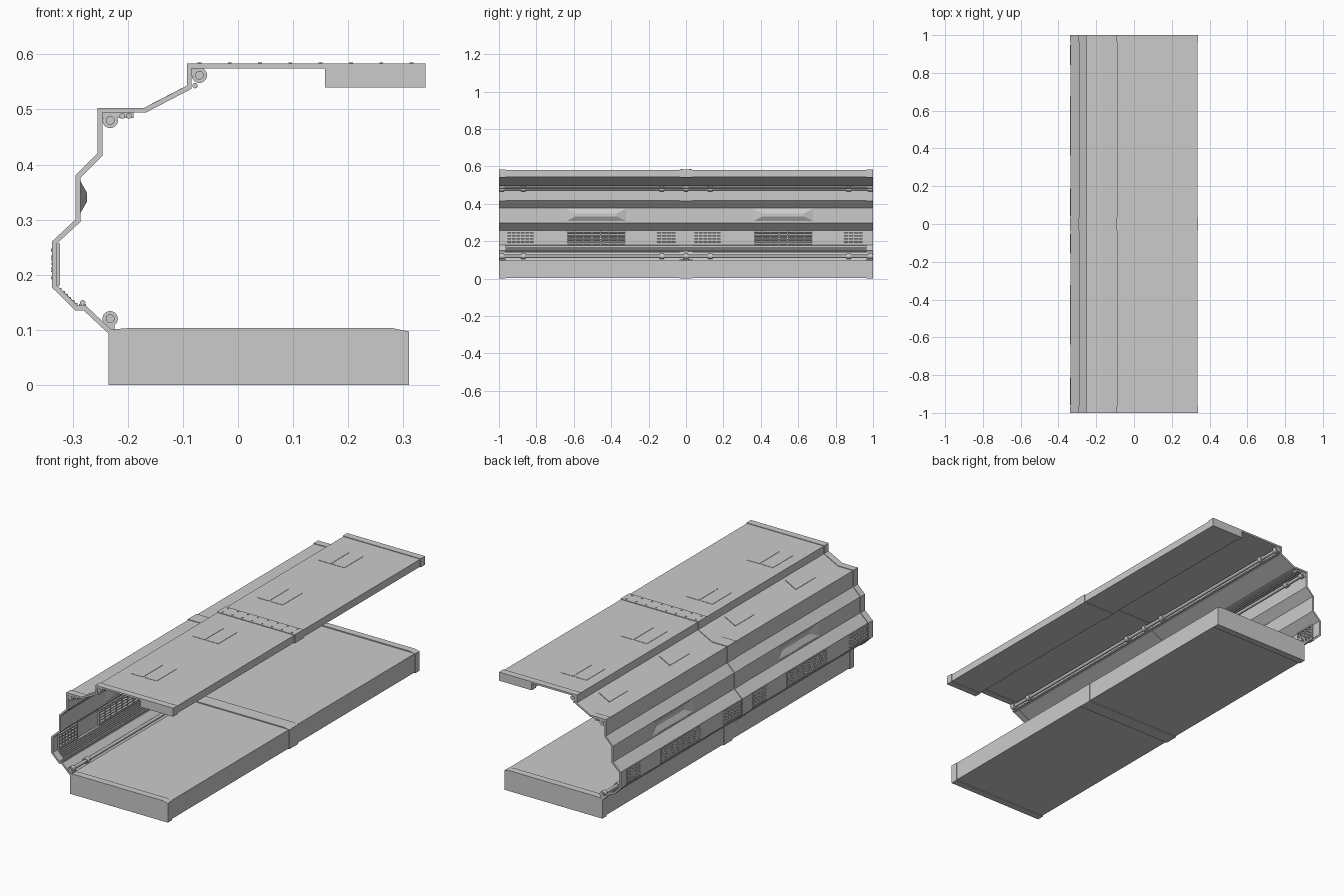
import bpy, bmesh, math
from mathutils import Vector, Matrix

if "Cube" in bpy.data.objects:
    bpy.data.objects.remove(bpy.data.objects["Cube"])

# Wall and roof cross-section (x, z), outer face, from roof edge to floor
WALL = [(.16, .583), (-.093, .583), (-.093, .543), (-.17, .503), (-.255, .503), (-.255, .42),
        (-.295, .38), (-.295, .30), (-.338, .26), (-.338, .177), (-.295, .135), (-.28, .135), (-.235, .093)]
FLOOR_RIB = [(-.235, 0), (.31, 0), (.31, .097), (.28, .103), (-.2, .103), (-.235, .1)]
MODULES = (-1, 0)                       # start y of the two repeating bays
RIBS = ((-1, -.965), (-.035, .035), (.965, 1))


def make(name, bm):
    bmesh.ops.recalc_face_normals(bm, faces=bm.faces)
    me = bpy.data.meshes.new(name)
    bm.to_mesh(me)
    bm.free()
    ob = bpy.data.objects.new(name, me)
    bpy.context.collection.objects.link(ob)
    return ob


def box(bm, x, y, z, tilt=0):
    size = Vector((x[1] - x[0], y[1] - y[0], z[1] - z[0]))
    mid = Vector((sum(x) / 2, sum(y) / 2, sum(z) / 2))
    m = Matrix.Translation(mid) @ Matrix.Rotation(tilt, 4, 'Y') @ Matrix.Diagonal((*size, 1))
    bmesh.ops.create_cube(bm, size=1, matrix=m)


def prism(bm, pts, y0, y1):
    a = [bm.verts.new((x, y0, z)) for x, z in pts]
    b = [bm.verts.new((x, y1, z)) for x, z in pts]
    n = len(pts)
    bm.faces.new(a)
    bm.faces.new(b[::-1])
    for i in range(n):
        bm.faces.new((a[i], b[i], b[(i + 1) % n], a[(i + 1) % n]))


def offset(pts, d):
    """Shift an open profile inwards by d with mitred corners."""
    p = [Vector(q) for q in pts]
    nor = []
    for a, b in zip(p, p[1:]):
        t = (b - a).normalized()
        nor.append(Vector((-t.y, t.x)))
    out = []
    for i, q in enumerate(p):
        n1, n2 = nor[max(i - 1, 0)], nor[min(i, len(nor) - 1)]
        m = (n1 + n2).normalized()
        out.append(tuple(q + m * d / m.dot(n1)))
    return out


def shell(bm, y0, y1, d0, d1):
    prism(bm, offset(WALL, d0) + offset(WALL, d1)[::-1], y0, y1)


def rod(bm, x, z, r, y0, y1, seg=16):
    m = Matrix.Translation((x, (y0 + y1) / 2, z)) @ Matrix.Rotation(math.pi / 2, 4, 'X')
    bmesh.ops.create_cone(bm, cap_ends=True, segments=seg, radius1=r, radius2=r, depth=y1 - y0, matrix=m)


# Wall skin, cut open for large vents and pressed dents
bm = bmesh.new()
shell(bm, -.996, .996, .003, .007)
skin = make("wall_skin", bm)
bm = bmesh.new()
for s in MODULES:
    box(bm, (-.36, -.31), (s + .36, s + .68), (.184, .254))
    box(bm, (-.32, -.27), (s + .36, s + .68), (.307, .375))
cutter = make("opening_cutter", bm)
cutter.hide_render = True
mod = skin.modifiers.new("openings", 'BOOLEAN')
mod.object, mod.operation, mod.solver = cutter, 'DIFFERENCE', 'EXACT'
cut = bpy.data.meshes.new_from_object(skin.evaluated_get(bpy.context.evaluated_depsgraph_get()))
skin.modifiers.clear()
skin.data = cut
bpy.data.objects.remove(cutter)

# Dents: shallow trapezoid pans bulging into the room
bm = bmesh.new()
for s in MODULES:
    def ring(x, y0, y1, z0, z1):
        return [bm.verts.new(c) for c in ((x, y0, z0), (x, y1, z0), (x, y1, z1), (x, y0, z1))]
    o = ring(-.291, s + .36, s + .68, .307, .375)
    i = ring(-.276, s + .41, s + .63, .333, .348)
    bm.faces.new(i)
    for k in range(4):
        bm.faces.new((o[k], o[(k + 1) % 4], i[(k + 1) % 4], i[k]))
pan = make("wall_dents", bm)
pan.modifiers.new("thickness", 'SOLIDIFY').thickness = .002

# Frame ribs at the ends and middle
bm = bmesh.new()
for y0, y1 in RIBS:
    shell(bm, y0, y1, 0, .009)
make("wall_ribs", bm)

# Thick roof edge beam with its ribs
bm = bmesh.new()
box(bm, (.16, .337), (-.996, .996), (.543, .580))
for y0, y1 in RIBS:
    box(bm, (.158, .34), (y0, y1), (.540, .583))
make("roof_edge_beam", bm)

# Floor slab and its ribs
bm = bmesh.new()
box(bm, (-.232, .307), (-.996, .996), (.004, .098))
for y0, y1 in RIBS:
    prism(bm, FLOOR_RIB, y0, y1)
make("floor_slab", bm)

# Bolts along the middle rib
bm = bmesh.new()
for k in range(8):
    for y in (-.022, .022):
        bmesh.ops.create_cone(bm, cap_ends=True, segments=6, radius1=.004, radius2=.004, depth=.003,
                              matrix=Matrix.Translation((-.07 + k * .055, y, .584)))
make("rib_bolts", bm)

# Faint cover plates on the roof and upper slope
bm = bmesh.new()
ang = -math.atan2(.04, .077)
for s in MODULES:
    for y0, y1 in ((.20, .36), (.69, .84)):
        for x in ((-.035, .032), (.04, .108)):
            box(bm, x, (s + y0, s + y1), (.579, .5815))
        box(bm, (-.166, -.097), (s + y0, s + y1), (.519, .523), ang)
make("roof_cover_plates", bm)


# Vents: frame, slats and mullions; small ones sit on the closed skin
def vent(bm, y0, y1, cols, rows):
    z0, z1, f = .180, .257, .006
    fx = (-.337, -.323)
    for z in ((z0, z0 + f), (z1 - f, z1)):
        box(bm, fx, (y0, y1), z)
    for k in range(cols + 1):
        y = y0 + f / 2 + (y1 - y0 - f) * k / cols
        w = f / 2 if k in (0, cols) else .002
        box(bm, fx, (y - w, y + w), (z0 + f, z1 - f))
    for k in range(rows):
        z = z0 + f + (z1 - z0 - 2 * f) * (k + .5) / rows
        box(bm, (-.339, -.324), (y0 + f / 2, y1 - f / 2), (z - .003, z + .003), .35)


bm = bmesh.new()
for s in MODULES:
    vent(bm, s + .36, s + .68, 7, 5)
make("large_vents", bm)
bm = bmesh.new()
for s in MODULES:
    vent(bm, s + .04, s + .19, 6, 4)
    vent(bm, s + .84, s + .95, 4, 4)
make("small_vents", bm)

# Grating on the lower slope: long slats over cross bars
bm = bmesh.new()
for k in range(7):
    x, z = -.322 + k * .0057, .174 - k * .0055
    box(bm, (x - .002, x + .002), (-.965, .965), (z - .002, z + .002))
for s in MODULES:
    for k in range(38):
        y = s + .045 + k * .0245
        box(bm, (-.329, -.281), (y - .003, y + .003), (.1545, .1575), math.radians(44))
make("slope_grating", bm)

# Main pipes with collars and thin cables beside them
bm = bmesh.new()
for x, z in ((-.232, .12), (-.232, .48), (-.07, .562)):
    rod(bm, x, z, .008, -1, 1)
    for y in (-.985, -.87, -.13, 0, .13, .87, .985):
        rod(bm, x, z, .014, y - .012, y + .012, 20)
for x, z in ((-.282, .149), (-.21, .488), (-.198, .488), (-.078, .543)):
    rod(bm, x, z, .005, -1, 1, 10)
pipes = make("pipes_and_cables", bm)
bpy.context.view_layer.objects.active = pipes
pipes.select_set(True)
bpy.ops.object.shade_smooth_by_angle()

# Brackets holding the pipes to the ribs
bm = bmesh.new()
for y in (-.982, 0, .982):
    box(bm, (-.247, -.190), (y - .014, y + .014), (.484, .495))
    box(bm, (-.085, -.062), (y - .014, y + .014), (.562, .575))
    box(bm, (-.240, -.224), (y - .014, y + .014), (.097, .116))
    box(bm, (-.289, -.276), (y - .014, y + .014), (.140, .147))
make("pipe_brackets", bm)
